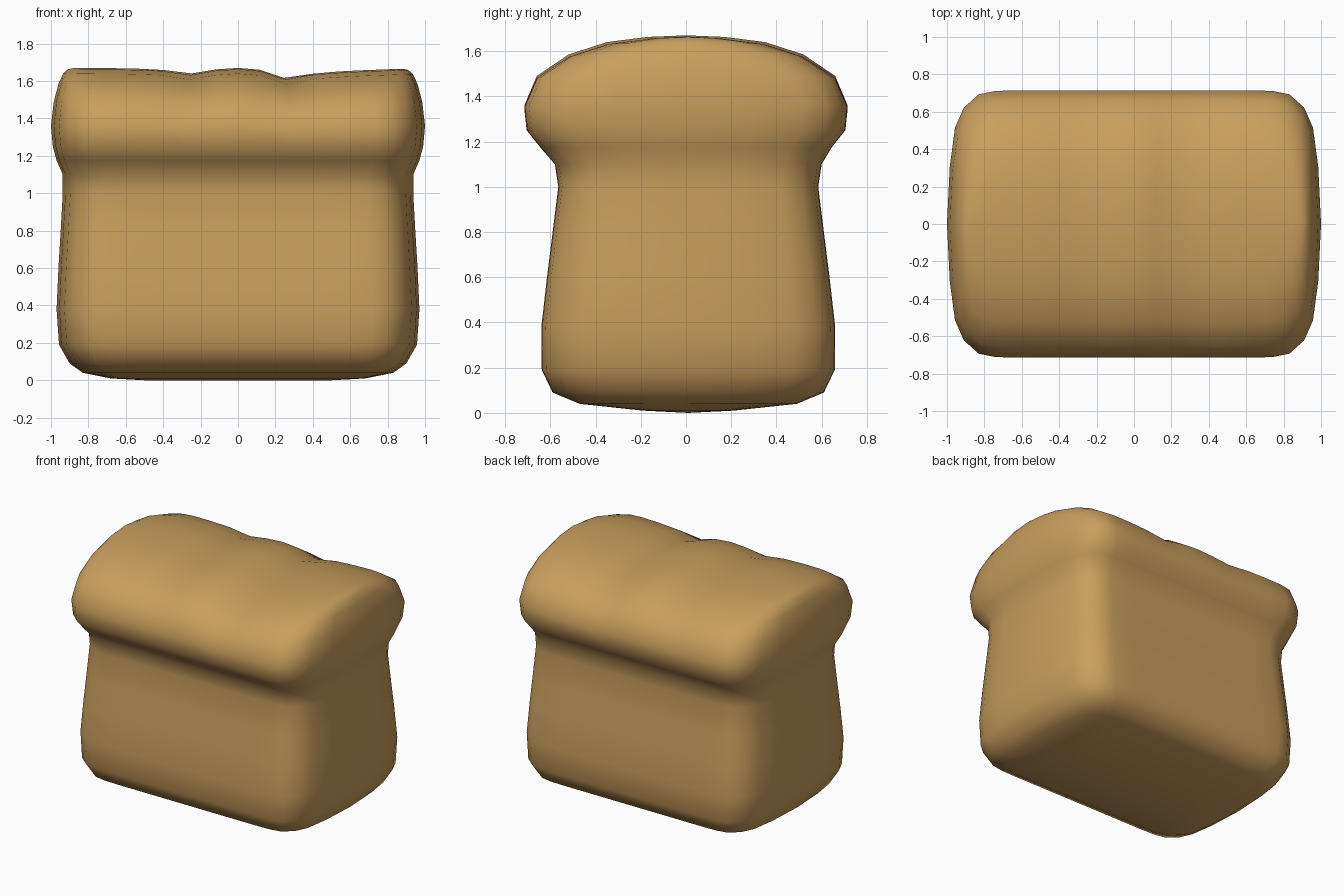
import bpy, bmesh

# Loaf levels from base to crown: z, half length (x), half width (y), y offset
LEVELS = [
    (0.00, 0.50, 0.00, 0.01), (0.01, 0.68, 0.20, 0.01), (0.04, 0.83, 0.48, 0.01),
    (0.09, 0.90, 0.60, 0.01), (0.19, 0.957, 0.648, 0.01), (0.38, 0.97, 0.65, 0.01),
    (0.60, 0.96, 0.625, 0.01), (0.80, 0.948, 0.60, 0.01), (1.00, 0.937, 0.575, 0.01),
    (1.10, 0.937, 0.59, 0.01), (1.175, 0.97, 0.645, 0.0), (1.25, 0.99, 0.705, 0.0),
    (1.36, 1.00, 0.715, 0.0), (1.49, 0.985, 0.66, 0.0), (1.585, 0.96, 0.52, 0.0),
    (1.64, 0.935, 0.35, 0.0), (1.663, 0.91, 0.17, 0.0), (1.67, 0.88, 0.00, 0.0),
]

# One quarter of the plan outline, as fractions of the half sizes
QUARTER = [(0, 1), (0.13, 1), (0.28, 1), (0.45, 1), (0.6, 1), (0.74, 0.995), (0.83, 0.97),
           (0.91, 0.87), (0.957, 0.72), (0.985, 0.43), (1, 0)]

# Height of the two dips across the crown
DIPS = [(-1, 0), (-0.6, -0.002), (-0.42, -0.008), (-0.26, -0.032), (-0.12, -0.008), (0, 0),
        (0.12, -0.01), (0.26, -0.058), (0.42, -0.027), (0.6, -0.015), (1, 0)]


def dip(x):
    for (x0, d0), (x1, d1) in zip(DIPS, DIPS[1:]):
        if x0 <= x <= x1:
            return d0 + (d1 - d0) * (x - x0) / (x1 - x0)
    return 0


def outline():
    q = QUARTER
    top = [(-x, y) for x, y in reversed(q[1:])] + q
    return top + [(x, -y) for x, y in reversed(top[1:-1])]


# Loft the levels into one skin
bm = bmesh.new()
rings = []
for z, hx, hy, cy in LEVELS:
    weight = min(1, max(0, (z - 1.25) / 0.36))
    rings.append([bm.verts.new((px * hx, py * hy + cy, z + weight * dip(px * hx)))
                  for px, py in outline()])
n = len(rings[0])
for a, b in zip(rings, rings[1:]):
    for i in range(n):
        j = (i + 1) % n
        bm.faces.new((a[i], a[j], b[j], b[i]))

# Close the flat end lines at base and crown
bmesh.ops.remove_doubles(bm, verts=bm.verts, dist=0.0005)
bmesh.ops.recalc_face_normals(bm, faces=bm.faces)
for f in bm.faces:
    f.smooth = True
mesh = bpy.data.meshes.new("bread_loaf")
bm.to_mesh(mesh)
bm.free()

# Crust colour
crust = bpy.data.materials.new("crust")
crust.diffuse_color = (0.58, 0.34, 0.11, 1)
mesh.materials.append(crust)
loaf = bpy.data.objects.new("bread_loaf", mesh)
bpy.context.collection.objects.link(loaf)
